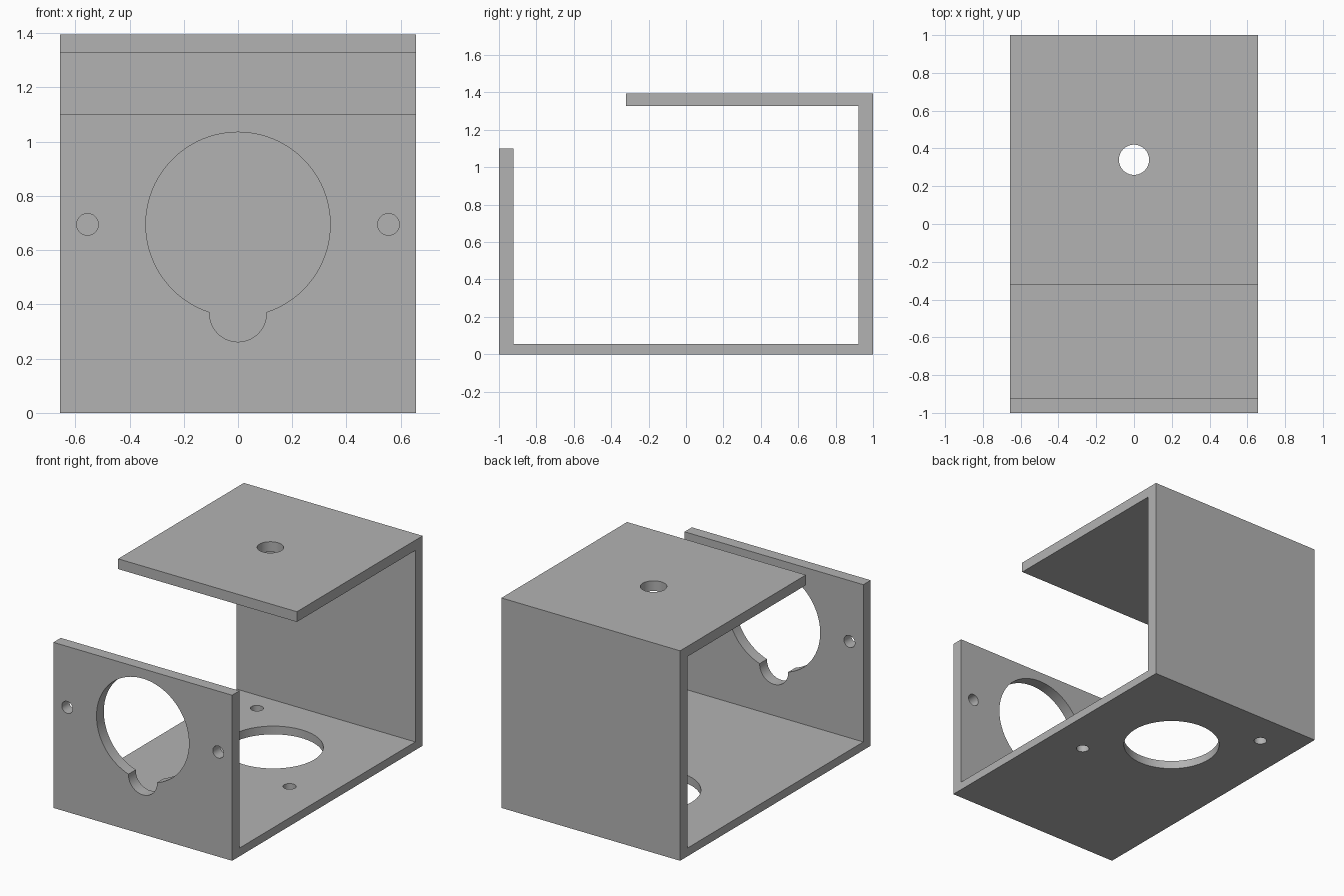
import bpy, bmesh, math
from mathutils import Vector

if "Cube" in bpy.data.objects:
    bpy.data.objects.remove(bpy.data.objects["Cube"])

# Plain grey material
grey = bpy.data.materials.new("plain grey")
grey.use_nodes = True
colour = (0.45, 0.45, 0.45, 1)
grey.diffuse_color = colour
grey.node_tree.nodes["Principled BSDF"].inputs["Base Color"].default_value = colour

HALF_WIDTH = 0.657
WALL = 0.077
FLOOR_TOP, FRONT_TOP = 0.055, 1.1
ROOF_LOW, ROOF_TOP, ROOF_FRONT = 1.327, 1.395, -0.32
HOLE_Z, HOLE_Y = 0.695, 0.37

# Folded bracket: side profile (y, z) extruded across the width
profile = [(-1, 0), (1, 0), (1, ROOF_TOP), (ROOF_FRONT, ROOF_TOP),
           (ROOF_FRONT, ROOF_LOW), (1 - WALL, ROOF_LOW),
           (1 - WALL, FLOOR_TOP), (-1 + WALL, FLOOR_TOP),
           (-1 + WALL, FRONT_TOP), (-1, FRONT_TOP)]
bm = bmesh.new()
side = bm.faces.new([bm.verts.new((-HALF_WIDTH, y, z)) for y, z in profile])
extruded = bmesh.ops.extrude_face_region(bm, geom=[side])["geom"]
bmesh.ops.translate(bm, vec=(2 * HALF_WIDTH, 0, 0),
                    verts=[v for v in extruded if isinstance(v, bmesh.types.BMVert)])
bmesh.ops.recalc_face_normals(bm, faces=bm.faces)
mesh = bpy.data.meshes.new("bracket")
bm.to_mesh(mesh)
bm.free()
mesh.materials.append(grey)
bracket = bpy.data.objects.new("bracket", mesh)
bpy.context.collection.objects.link(bracket)


def drill(centre, radius, along_y=False, sides=64):
    """Cut a round hole through the plate at the given centre."""
    bpy.ops.mesh.primitive_cylinder_add(
        vertices=sides, radius=radius, depth=0.3, location=centre,
        rotation=(math.pi / 2 if along_y else 0, 0, 0))
    cutter = bpy.context.object
    cutter.name = "hole_cutter"
    cutter.hide_render = True
    cutter.data.materials.append(grey)
    cut = bracket.modifiers.new("hole", "BOOLEAN")
    cut.operation, cut.solver, cut.object = "DIFFERENCE", "EXACT", cutter
    bpy.context.view_layer.objects.active = bracket
    bpy.ops.object.modifier_apply(modifier=cut.name)
    bpy.data.objects.remove(cutter)


front_y = -1 + WALL / 2

# Front wall: large opening with a round notch below it
drill((0, front_y, HOLE_Z), 0.34, True, 96)
drill((0, front_y, 0.367), 0.105, True)

# Floor: large opening
drill((0, HOLE_Y, 0.03), 0.302, sides=96)

# Screw holes: beside the front opening, and diagonally about the floor opening
for s in (-1, 1):
    drill((s * 0.555, front_y, HOLE_Z), 0.04, True, 32)
    drill((s * 0.4, HOLE_Y - s * 0.4, 0.03), 0.04, sides=32)

# Roof: cable hole
drill((0, 0.34, 1.36), 0.08, sides=48)

# Smooth hole walls, sharp plate edges
bpy.ops.object.select_all(action="DESELECT")
bracket.select_set(True)
bpy.context.view_layer.objects.active = bracket
bpy.ops.object.shade_smooth_by_angle(angle=math.radians(30))
